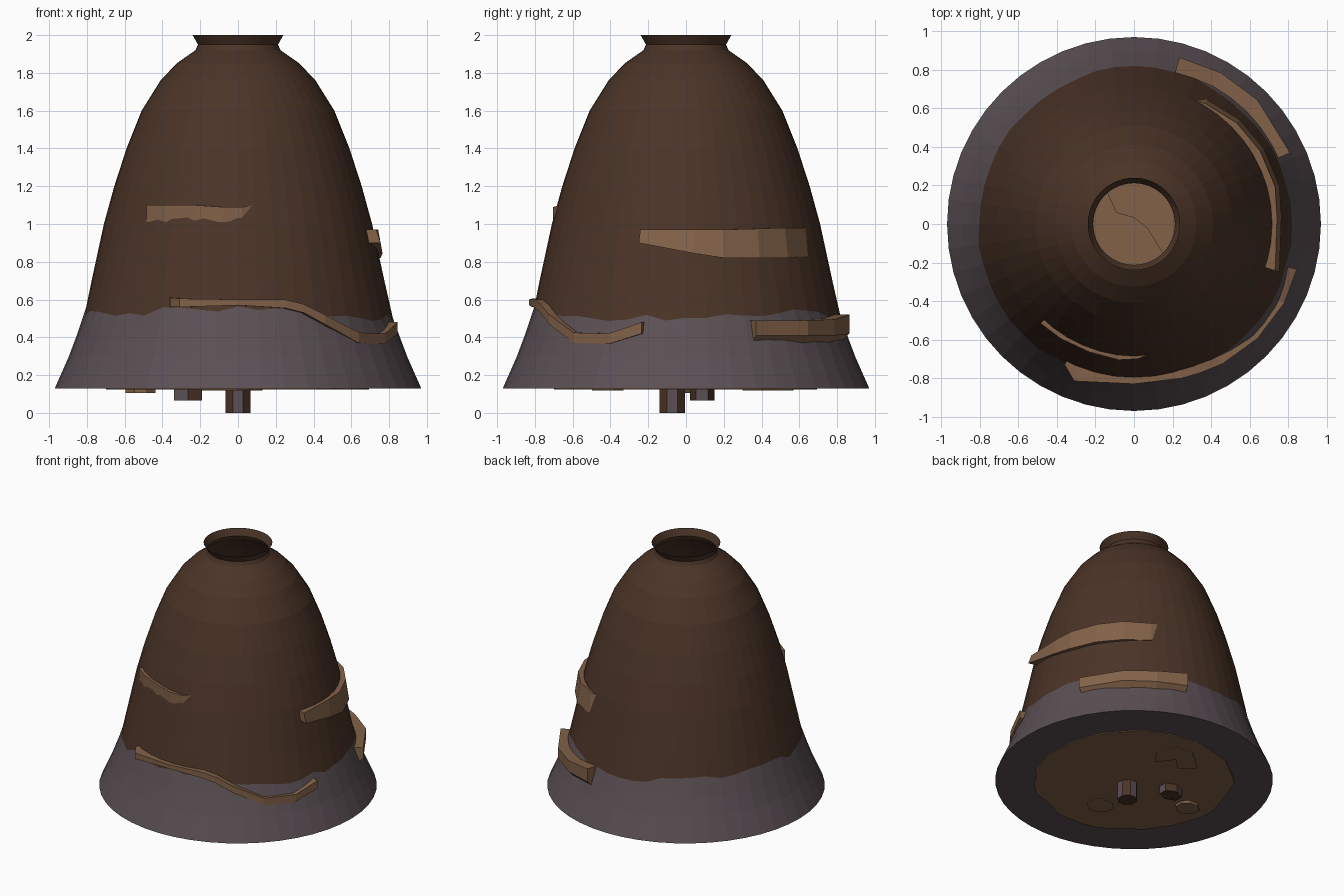
import bpy, bmesh, math, random
from math import sin, cos, pi, radians

if "Cube" in bpy.data.objects:
    bpy.data.objects.remove(bpy.data.objects["Cube"])

random.seed(4)
SEG = 48


def material(name, rgb):
    m = bpy.data.materials.new(name)
    m.diffuse_color = (*rgb, 1)
    m.use_nodes = True
    m.node_tree.nodes["Principled BSDF"].inputs["Base Color"].default_value = m.diffuse_color
    return m


BROWN = material("dark_brown_earth", (0.070, 0.034, 0.020))
GREY = material("purple_grey_stone", (0.105, 0.080, 0.090))
TAN = material("tan_clay", (0.225, 0.122, 0.066))


def make(name, verts, faces, mats, fix=True):
    me = bpy.data.meshes.new(name)
    me.from_pydata(verts, [], faces)
    for m in mats:
        me.materials.append(m)
    if fix:
        bm = bmesh.new()
        bm.from_mesh(me)
        bmesh.ops.recalc_face_normals(bm, faces=bm.faces)
        bm.to_mesh(me)
        bm.free()
    ob = bpy.data.objects.new(name, me)
    bpy.context.collection.objects.link(ob)
    return ob


def slab(name, outline, top, bottom, mats):
    """Flat plate from an xy outline."""
    n = len(outline)
    v = [(x, y, bottom) for x, y in outline] + [(x, y, top) for x, y in outline]
    f = [tuple(range(n)), tuple(range(n, 2 * n))]
    f += [(i, (i + 1) % n, n + (i + 1) % n, n + i) for i in range(n)]
    return make(name, v, f, mats)


def circle(x, y, rx, ry, n, jitter=0.0, turn=0.0):
    out = []
    for i in range(n):
        a = 2 * pi * i / n + turn
        k = 1 + random.uniform(-jitter, jitter)
        out.append((x + rx * k * cos(a), y + ry * k * sin(a)))
    return out


# Bell-shaped mound: revolved profile with a wavy stone line near the foot
profile = [(0.97, 0.13), (0.895, 0.30), (0.85, 0.42), (0.812, 0.53), (0.775, 0.70),
           (0.71, 1.00), (0.655, 1.20), (0.59, 1.40), (0.51, 1.60), (0.41, 1.76),
           (0.325, 1.85), (0.225, 1.92), (0.212, 1.95), (0.24, 2.00)]
WAVY = 3
verts, faces = [], []
for j, (r, z) in enumerate(profile):
    for i in range(SEG):
        a = 2 * pi * i / SEG
        dz = 0.0
        if j == WAVY:
            dz = random.uniform(-0.022, 0.022) + 0.015 * sin(3 * a) - 0.015 * cos(a)
        rr = r - 0.28 * dz
        verts.append((rr * cos(a), rr * sin(a), z + dz))
for j in range(len(profile) - 1):
    for i in range(SEG):
        k = (i + 1) % SEG
        faces.append((j * SEG + i, j * SEG + k, (j + 1) * SEG + k, (j + 1) * SEG + i))
faces.append(tuple(reversed(range(SEG))))
mound = make("mound_shell", verts, faces, [BROWN, GREY], fix=False)
for p in mound.data.polygons:
    p.material_index = 1 if max(p.vertices) < (WAVY + 1) * SEG else 0

# Irregular clay floor under the base
slab("base_floor", circle(0, 0, 0.69, 0.69, 40, 0.025), 0.135, 0.124, [TAN])

# Inner half floors seen through the chimney, split along a wavy step
step = [(-0.14, 0.17), (-0.09, 0.06), (0.0, 0.035), (0.07, -0.02), (0.15, -0.15)]


def half_floor(name, a0, a1, r, line, top):
    arc = [(r * cos(radians(a0 + (a1 - a0) * i / 16)),
            r * sin(radians(a0 + (a1 - a0) * i / 16))) for i in range(17)]
    slab(name, arc + line, top, top - 0.09, [TAN])


half_floor("upper_inner_floor", 130, 315, 0.62, step[::-1], 1.10)
half_floor("lower_inner_floor", -45, 130, 0.64, step, 0.97)


def ledge(name, path, inner=0.82, drop=0.0, lean=0.0):
    """Ledge along (x, y, top, bottom) points, rooted inside the shell."""
    v, f = [], []
    for x, y, t, b in path:
        k = 1 - lean
        v += [(x * inner, y * inner, t), (x * k, y * k, t), (x, y, b),
              (x * inner, y * inner, b - drop)]
    for i in range(len(path) - 1):
        for e in range(4):
            g = (e + 1) % 4
            f.append((4 * i + e, 4 * i + g, 4 * i + 4 + g, 4 * i + 4 + e))
    m = 4 * (len(path) - 1)
    f += [(0, 1, 2, 3), (m, m + 1, m + 2, m + 3)]
    make(name, v, f, [TAN])


# Clay ledges breaking through the outside
ledge("front_upper_ledge", [
    (-0.485, -0.515, 1.10, 1.01), (-0.38, -0.595, 1.10, 1.01), (-0.23, -0.665, 1.10, 1.01),
    (-0.08, -0.705, 1.09, 1.01), (0.02, -0.70, 1.09, 1.02), (0.09, -0.672, 1.10, 1.07)])
ledge("right_ledge", [
    (0.22, 0.68, 0.985, 0.95), (0.38, 0.645, 0.98, 0.83), (0.55, 0.54, 0.98, 0.82),
    (0.675, 0.39, 0.975, 0.82), (0.755, 0.20, 0.97, 0.82), (0.765, 0.04, 0.97, 0.845),
    (0.755, -0.25, 0.97, 0.90)], lean=0.03)
ledge("front_ramp", [
    (-0.36, -0.73, 0.61, 0.56), (-0.31, -0.815, 0.605, 0.56), (0.0, -0.83, 0.60, 0.57),
    (0.25, -0.80, 0.60, 0.555), (0.35, -0.77, 0.575, 0.53), (0.46, -0.725, 0.52, 0.47),
    (0.64, -0.595, 0.425, 0.37), (0.78, -0.41, 0.42, 0.365), (0.845, -0.235, 0.48, 0.42)])
ledge("back_right_ledge", [
    (0.235, 0.865, 0.52, 0.42), (0.45, 0.785, 0.495, 0.41), (0.64, 0.645, 0.49, 0.41),
    (0.81, 0.37, 0.49, 0.41)], drop=0.16)

# Pegs and patches poking out beneath the base
pegs = [("centre_peg", 0.0, -0.073, 0.072, 0.072, 8, 0.0),
        ("short_peg", -0.265, 0.085, 0.086, 0.065, 6, 0.065),
        ("left_stub", -0.515, -0.035, 0.086, 0.08, 8, 0.105),
        ("front_stub", -0.04, -0.415, 0.10, 0.09, 8, 0.118)]
for name, x, y, rx, ry, n, bottom in pegs:
    tall = bottom < 0.1
    ob = slab(name, circle(x, y, rx, ry, n, turn=pi / n), 0.16, bottom,
              [BROWN if tall else TAN, GREY])
    if tall:
        for p in ob.data.polygons:
            if abs(p.normal.z) < 0.5 and p.index % 2:
                p.material_index = 1
slab("back_patch", [(-0.22, 0.42), (-0.12, 0.33), (-0.03, 0.42), (0.06, 0.30), (0.13, 0.40),
                    (0.08, 0.56), (-0.05, 0.57), (-0.14, 0.50)], 0.16, 0.118, [TAN])
